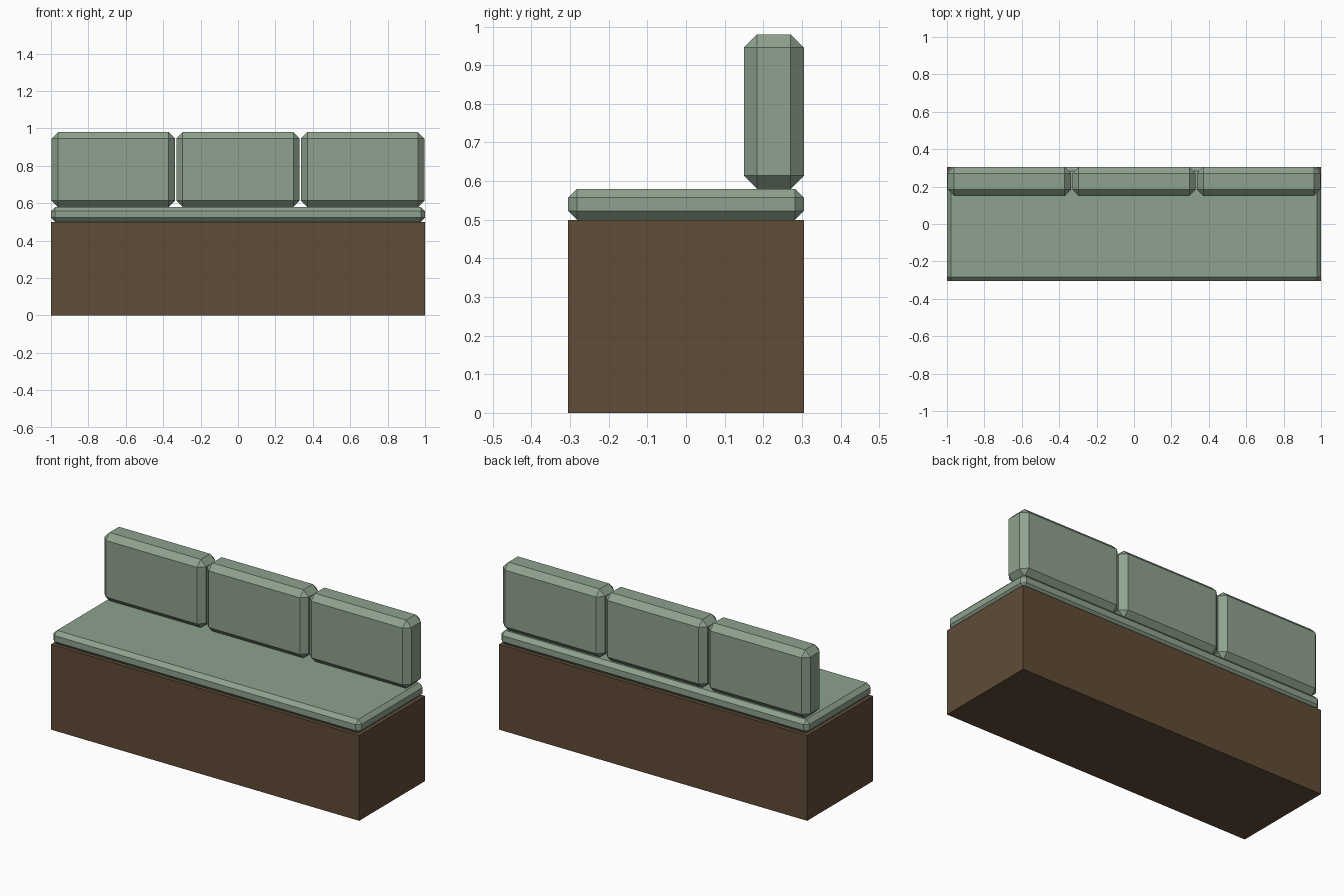
import bpy, bmesh

if "Cube" in bpy.data.objects:
    bpy.data.objects.remove(bpy.data.objects["Cube"])


def srgb(r, g, b):
    lin = lambda c: c / 12.92 if c <= 0.04045 else ((c + 0.055) / 1.055) ** 2.4
    return (lin(r / 255), lin(g / 255), lin(b / 255), 1.0)


def material(name, colour):
    m = bpy.data.materials.new(name)
    m.diffuse_color = colour
    m.use_nodes = True
    m.node_tree.nodes["Principled BSDF"].inputs["Base Color"].default_value = m.diffuse_color
    return m


def box(name, lo, hi, mat, chamfer=0.0):
    """Box between two corners, optionally with flat chamfered edges."""
    bm = bmesh.new()
    bmesh.ops.create_cube(bm, size=1.0)
    for v in bm.verts:
        v.co = [(hi[i] - lo[i]) * v.co[i] for i in range(3)]
    if chamfer:
        bmesh.ops.bevel(bm, geom=bm.edges[:], offset=chamfer, segments=1,
                        affect='EDGES', profile=0.5)
    mesh = bpy.data.meshes.new(name)
    bm.to_mesh(mesh)
    bm.free()
    mesh.materials.append(mat)
    ob = bpy.data.objects.new(name, mesh)
    ob.location = [(lo[i] + hi[i]) / 2 for i in range(3)]
    bpy.context.collection.objects.link(ob)
    return ob


wood = material("dark brown wood", srgb(96, 76, 55))
fabric = material("sage green fabric", srgb(142, 162, 142))

D = 0.305  # half depth

# Solid base
box("base", (-1, -D, 0), (1, D, 0.5), wood)

# Thin seat pad
box("seat_pad", (-1, -D, 0.5), (1, D, 0.58), fabric, 0.0225)

# Three back cushions
for i, side in enumerate(("left", "middle", "right")):
    cx = (i - 1) * 2 / 3
    box("back_cushion_" + side, (cx - 0.33, 0.15, 0.58),
        (cx + 0.33, D, 0.98), fabric, 0.034)
